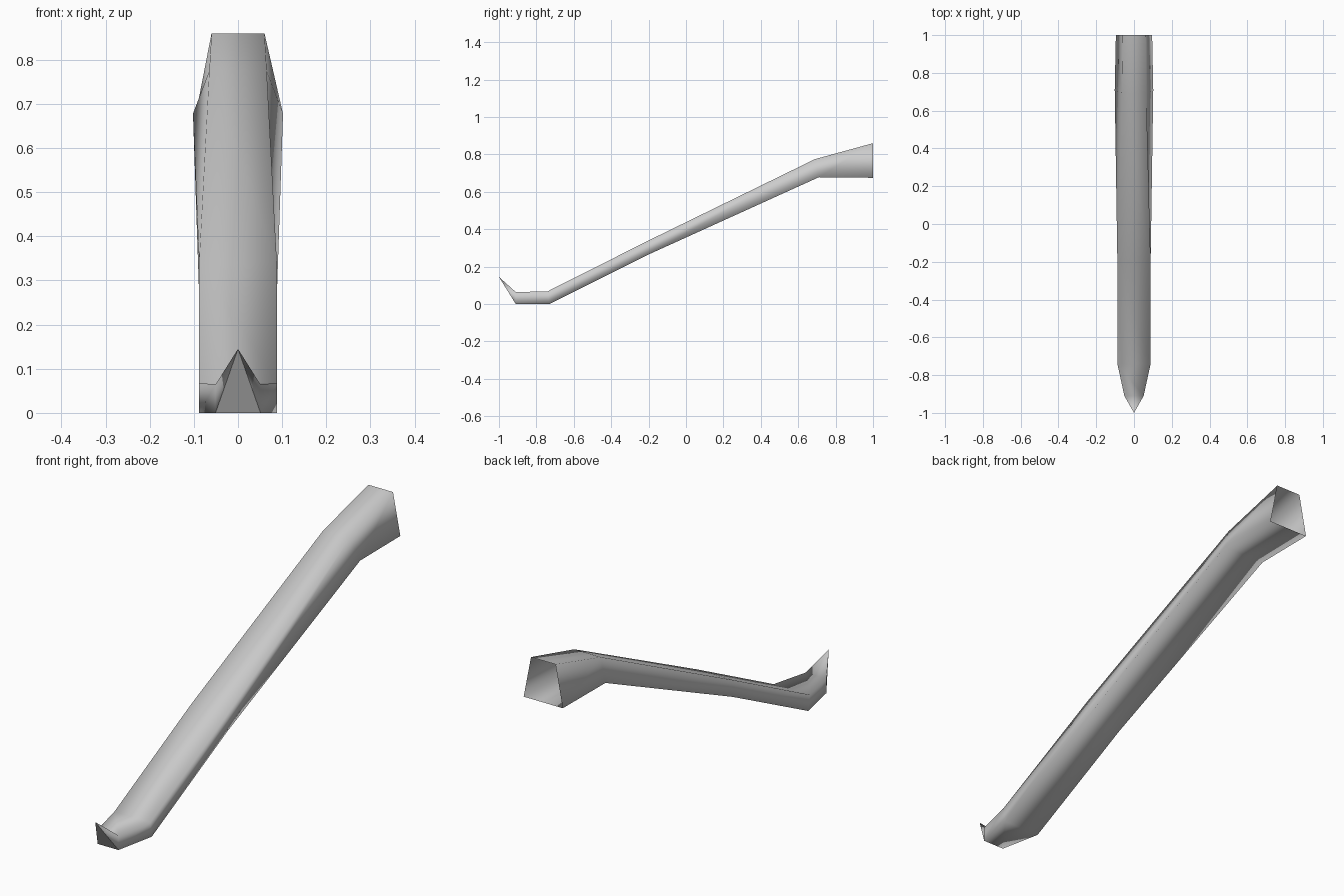
import bpy
import bmesh

cube = bpy.data.objects.get("Cube")
if cube:
    bpy.data.objects.remove(cube, do_unlink=True)

# Plain grey finish
grey = bpy.data.materials.new("plain grey")
grey.use_nodes = True
colour = (0.6, 0.6, 0.6, 1.0)
grey.diffuse_color = colour
grey.node_tree.nodes["Principled BSDF"].inputs["Base Color"].default_value = colour

# Sections from the open rear end to the front lip:
# top (half width, y, z), bottom (half width, y, z)
sections = [
    ((0.06, 1.0, 0.86), (0.096, 1.0, 0.675)),
    ((0.065, 0.69, 0.775), (0.102, 0.71, 0.678)),
    ((0.088, -0.2, 0.34), (0.088, -0.2, 0.265)),
    ((0.088, -0.74, 0.068), (0.088, -0.73, 0.0)),
    ((0.051, -0.91, 0.064), (0.051, -0.91, 0.0)),
]

bm = bmesh.new()


def ring(top, bottom):
    """Four-cornered section, mirrored left to right."""
    corners = [(-top[0], *top[1:]), top, bottom, (-bottom[0], *bottom[1:])]
    return [bm.verts.new(c) for c in corners]


# Hollow bent body, open at the rear
rings = [ring(*s) for s in sections]
for a, b in zip(rings, rings[1:]):
    for i in range(4):
        j = (i + 1) % 4
        bm.faces.new((a[i], a[j], b[j], b[i]))

# Pointed, upturned front tip
tip = bm.verts.new((0, -1.0, 0.145))
last = rings[-1]
for i in range(4):
    bm.faces.new((last[i], last[(i + 1) % 4], tip))

bmesh.ops.recalc_face_normals(bm, faces=bm.faces[:])
for f in bm.faces:
    f.smooth = True

# Crisp outline on the front panel under the tip
front = next(f for f in bm.faces if {tip, last[2], last[3]} == set(f.verts))
if front.normal.y > 0:
    bmesh.ops.reverse_faces(bm, faces=bm.faces[:])
for e in front.edges:
    e.smooth = False

mesh = bpy.data.meshes.new("bent_chute")
bm.to_mesh(mesh)
bm.free()
mesh.materials.append(grey)
chute = bpy.data.objects.new("bent_chute", mesh)
bpy.context.collection.objects.link(chute)
